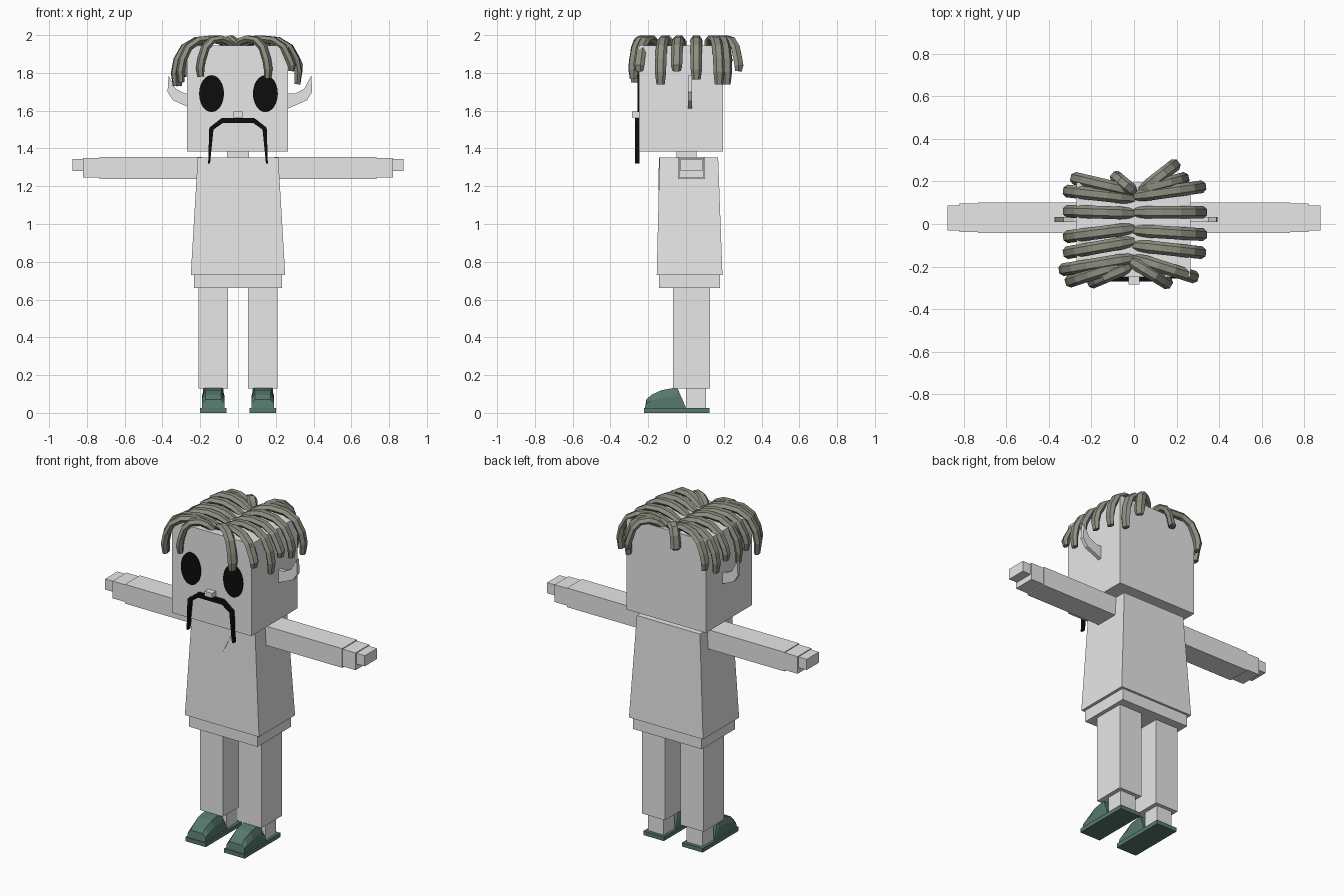
import bpy
import bmesh
import math
from mathutils import Vector

default_cube = bpy.data.objects.get("Cube")
if default_cube:
    bpy.data.objects.remove(default_cube, do_unlink=True)


def make_material(name, colour):
    material = bpy.data.materials.new(name)
    material.use_nodes = True
    material.diffuse_color = (*colour, 1)
    material.node_tree.nodes["Principled BSDF"].inputs["Base Color"].default_value = (*colour, 1)
    return material


GREY = make_material("pale grey", (0.8, 0.8, 0.8))
BLACK = make_material("black", (0.004, 0.004, 0.004))
HAIR = make_material("olive grey", (0.27, 0.27, 0.22))
GREEN = make_material("dark green", (0.095, 0.19, 0.155))


def finish(name, bm, material):
    bmesh.ops.recalc_face_normals(bm, faces=bm.faces)
    mesh = bpy.data.meshes.new(name)
    bm.to_mesh(mesh)
    bm.free()
    mesh.materials.append(material)
    part = bpy.data.objects.new(name, mesh)
    bpy.context.collection.objects.link(part)
    return part


def loft(name, rings, material):
    """Skin a list of equal point rings and cap both ends."""
    bm = bmesh.new()
    loops = [[bm.verts.new(point) for point in ring] for ring in rings]
    count = len(loops[0])
    for lower, upper in zip(loops, loops[1:]):
        for i in range(count):
            j = (i + 1) % count
            bm.faces.new((lower[i], lower[j], upper[j], upper[i]))
    bm.faces.new(loops[0])
    bm.faces.new(loops[-1])
    return finish(name, bm, material)


def rectangle(x0, x1, y0, y1, z):
    return [(x0, y0, z), (x1, y0, z), (x1, y1, z), (x0, y1, z)]


def box(name, x, y, z, material=GREY):
    return loft(name, [rectangle(*x, *y, height) for height in z], material)


def plate(name, outline, y0, y1, material):
    """Extrude an x-z outline along y."""
    return loft(name, [[(x, y, z) for x, z in outline] for y in (y0, y1)], material)


# Head, neck and torso
box("head", (-0.27, 0.265), (-0.25, 0.195), (1.385, 1.945))
box("neck", (-0.057, 0.057), (-0.05, 0.055), (1.33, 1.4))
loft("tunic", [rectangle(-0.25, 0.25, -0.155, 0.193, 0.73),
               rectangle(-0.213, 0.213, -0.14, 0.17, 1.353)], GREY)
box("hips", (-0.232, 0.232), (-0.143, 0.18), (0.66, 0.74))

# Collar lies on the sloping tunic front
loft("collar", [[(-0.085, y, 1.352), (0.085, y, 1.352), (0, y - 0.004, 1.18)]
                for y in (-0.143, -0.138)], GREY)

# Face
for side, centre in (("right", -0.14), ("left", 0.145)):
    oval = [(centre + 0.066 * math.cos(a), 1.69 + 0.098 * math.sin(a))
            for a in (math.tau * i / 24 for i in range(24))]
    plate(side + "_eye", oval, -0.257, -0.249, BLACK)
box("nose", (-0.025, 0.025), (-0.285, -0.245), (1.565, 1.595))
outer = [(0.158, 1.32), (0.152, 1.51), (0.085, 1.562)]
inner = [(0.08, 1.535), (0.13, 1.50), (0.148, 1.32)]
half = list(zip(outer, reversed(inner)))
pairs = half + [((-a[0], a[1]), (-b[0], b[1])) for a, b in reversed(half)]
loft("moustache", [[(a[0], -0.27, a[1]), (a[0], -0.246, a[1]),
                    (b[0], -0.246, b[1]), (b[0], -0.27, b[1])] for a, b in pairs], BLACK)

# Paired ears, arms, legs and shoes
ear = [(0.25, 1.69), (0.30, 1.69), (0.35, 1.715), (0.388, 1.785),
       (0.393, 1.70), (0.365, 1.655), (0.25, 1.605)]
shoe_profile = [(-0.218, 0.02, 0.055), (-0.21, 0.07, 0.04), (-0.185, 0.095, 0.04),
                (-0.13, 0.12, 0.045), (-0.065, 0.132, 0.045), (-0.045, 0.13, 0.05),
                (0.002, 0.022, 0.06)]
for side, s in (("right", -1), ("left", 1)):
    shift = 0.02 if s < 0 else 0
    plate(side + "_ear", [(s * x + shift, z) for x, z in ear], 0.01, 0.033, GREY)

    def span(a, b):
        return (s * a, s * b)

    box(side + "_sleeve", span(0.19, 0.733), (-0.043, 0.1), (1.238, 1.355))
    box(side + "_palm", span(0.72, 0.82), (-0.038, 0.096), (1.245, 1.35))
    box(side + "_fingers", span(0.8, 0.876), (-0.03, 0.088), (1.28, 1.345))
    box(side + "_leg", span(0.053, 0.208), (-0.07, 0.127), (0.13, 0.67))
    box(side + "_ankle", span(0.078, 0.184), (0, 0.105), (0.015, 0.14))
    middle = s * 0.131
    box(side + "_sole", (middle - 0.069, middle + 0.069), (-0.222, 0.125), (0, 0.025), GREEN)
    loft(side + "_shoe", [[(middle - 0.06, y, 0.02), (middle - 0.06, y, 0.02 + (z - 0.02) * 0.6),
                           (middle - w, y, z), (middle + w, y, z),
                           (middle + 0.06, y, 0.02 + (z - 0.02) * 0.6), (middle + 0.06, y, 0.02)]
                          for y, z, w in shoe_profile], GREEN)

# Hair locks: arch over the crown from the parting, then hang down
ARCH = [(0, 1.935), (0.2, 1.967), (0.4, 1.98), (0.66, 1.972), (0.85, 1.935), (0.96, 1.87)]
HEXAGON = [math.tau * i / 6 for i in range(6)]


def hair_lock(name, root, tip, tip_height):
    root, tip = Vector((*root, 0)), Vector((*tip, 0))
    across = (tip - root).normalized().cross(Vector((0, 0, 1)))
    path = [root.lerp(tip, t) + Vector((0, 0, z)) for t, z in ARCH]
    path.append(tip + Vector((0, 0, (1.87 + tip_height) / 2)))
    path.append(root.lerp(tip, 0.985) + Vector((0, 0, tip_height)))
    rings = []
    for i, point in enumerate(path):
        ahead, behind = path[min(i + 1, len(path) - 1)], path[max(i - 1, 0)]
        normal = across.cross((ahead - behind).normalized())
        size = 0.75 if i in (0, len(path) - 1) else 1
        rings.append([point + size * (across * 0.03 * math.cos(a) + normal * 0.021 * math.sin(a))
                      for a in HEXAGON])
    loft(name, rings, HAIR)


# Each lock: root, tip, tip height
LOCKS = [
    ((0, 0.13), (0.32, 0.175), 1.74), ((0, 0.055), (0.325, 0.055), 1.765),
    ((0, -0.03), (0.325, -0.05), 1.81), ((0, -0.1), (0.32, -0.135), 1.74),
    ((0, -0.16), (0.285, -0.25), 1.81), ((-0.02, -0.17), (0.16, -0.28), 1.77),
    ((0.04, 0.16), (0.195, 0.28), 1.81), ((0.03, 0.16), (0.24, 0.215), 1.74),
    ((0, 0.12), (-0.315, 0.155), 1.75), ((0, 0.05), (-0.315, 0.06), 1.79),
    ((0, -0.02), (-0.315, -0.06), 1.73), ((0, -0.08), (-0.315, -0.135), 1.78),
    ((0, -0.16), (-0.335, -0.215), 1.73), ((-0.03, -0.18), (-0.305, -0.27), 1.75),
    ((-0.02, -0.2), (-0.2, -0.275), 1.78), ((0, 0.15), (-0.28, 0.215), 1.78),
    ((0, 0.15), (-0.09, 0.225), 1.86),
]
for number, lock in enumerate(LOCKS, 1):
    hair_lock(f"hair_lock_{number}", *lock)
